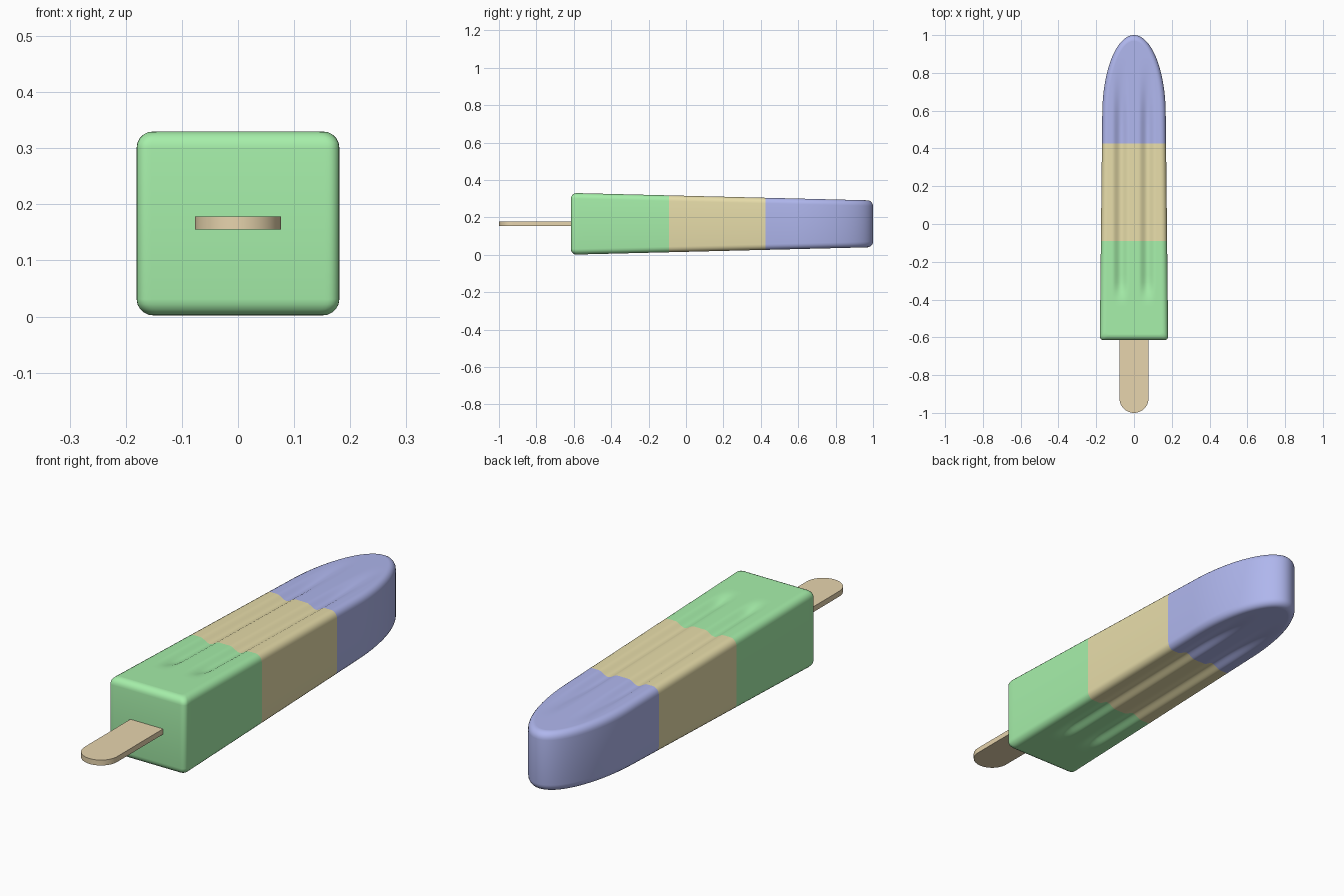
import bpy, bmesh, math

if "Cube" in bpy.data.objects:
    bpy.data.objects.remove(bpy.data.objects["Cube"])

Y0, Y1, YE = -0.615, 1.0, 0.58      # front end, tip, start of the rounded tip
ZC, R, COLS = 0.166, 0.03, 48       # mid height, edge fillet, columns across
BANDS = (-0.09, 0.425)              # flavour boundaries


def material(name, rgb):
    m = bpy.data.materials.new(name)
    m.diffuse_color = (*rgb, 1)
    m.use_nodes = True
    m.node_tree.nodes["Principled BSDF"].inputs["Base Color"].default_value = m.diffuse_color
    return m


def smooth(a, b, v):
    t = min(1, max(0, (v - a) / (b - a)))
    return t * t * (3 - 2 * t)


def half_width(y):
    w = 0.181 - 0.013 * (y - Y0) / (YE - Y0)
    if y < Y0 + 0.02:
        k = 1 - (y - Y0) / 0.02
        return w - 0.02 * (1 - math.sqrt(max(0, 1 - k * k)))
    if y > YE:
        return 0.168 * math.sqrt(max(0, 1 - ((y - YE) / (Y1 - YE)) ** 2))
    return w


def half_height(y):
    return 0.165 - 0.04 * (y - Y0) / (Y1 - Y0)


def groove(x, y):
    d = abs(abs(x) - 0.07) / 0.045
    if d >= 1:
        return 0
    return 0.018 * (0.5 + 0.5 * math.cos(math.pi * d)) * smooth(-0.42, -0.30, y) * (1 - smooth(0.5, 0.88, y))


# Rows along the length: rounded front corners, straight part, elliptical tip
rows = [Y0 + 0.02 * (1 - math.cos(math.pi / 2 * i / 5)) for i in range(5)]
rows += [Y0 + 0.02 + 0.026 * i for i in range(12)]
rows += [BANDS[0] - 0.02 * i for i in range(10)]
rows += [BANDS[0] + (BANDS[1] - BANDS[0]) * i / 12 for i in range(1, 13)]
rows += [BANDS[1] + (YE - BANDS[1]) * i / 4 for i in range(1, 5)]
rows += [YE + (Y1 - YE) * math.sin(math.pi / 2 * i / 22) for i in range(1, 23)]
rows = sorted(set(round(y, 5) for y in rows))
M = len(rows) - 1


def place(i, j, inset):
    y = rows[i]
    x = half_width(y) * (1 - inset / 0.18) * (2 * j / COLS - 1)
    y += inset * max(0, 1 - (y - Y0) / 0.1) - inset * max(0, (y - YE) / (Y1 - YE))
    return x, y


# Ice body: grooved top and bottom caps joined by a filleted wall
bm = bmesh.new()
edge = [(0, j) for j in range(COLS)] + [(i, COLS) for i in range(M)]
edge += [(M, j) for j in range(COLS, 0, -1)] + [(i, 0) for i in range(M, 0, -1)]
caps, loops = {}, {}
for s in (-1, 1):
    for i in range(M + 1):
        for j in range(COLS + 1):
            x, y = place(i, j, R)
            caps[s, i, j] = bm.verts.new((x, y, ZC + s * (half_height(y) - groove(x, y))))
    for i in range(M):
        for j in range(COLS):
            bm.faces.new([caps[s, i + a, j + b] for a, b in ((0, 0), (0, 1), (1, 1), (1, 0))])
    loops[s] = [[caps[s, i, j] for i, j in edge]]
    for k in range(1, 6):
        a = math.pi / 2 * k / 5
        ring = []
        for i, j in edge:
            x, y = place(i, j, R * (1 - math.sin(a)))
            ring.append(bm.verts.new((x, y, ZC + s * (half_height(y) - R * (1 - math.cos(a))))))
        loops[s].append(ring)
rings = loops[-1] + loops[1][::-1]
for lo, hi in zip(rings, rings[1:]):
    for n in range(len(edge)):
        m = (n + 1) % len(edge)
        bm.faces.new((lo[n], lo[m], hi[m], hi[n]))
bmesh.ops.remove_doubles(bm, verts=bm.verts[:], dist=0.0002)
bmesh.ops.recalc_face_normals(bm, faces=bm.faces[:])
for f in bm.faces:
    f.smooth = True
    f.material_index = sum(f.calc_center_median().y > b for b in BANDS)
mesh = bpy.data.meshes.new("ice_body")
bm.to_mesh(mesh)
bm.free()
for name, rgb in (("green_ice", (0.38, 0.86, 0.40)), ("yellow_ice", (0.80, 0.72, 0.40)),
                  ("blue_ice", (0.43, 0.47, 0.85))):
    mesh.materials.append(material(name, rgb))
bpy.context.collection.objects.link(bpy.data.objects.new("ice_body", mesh))

# Wooden stick: flat strip with a round end
W = 0.077
profile = [(W, -0.4), (-W, -0.4)]
profile += [(-W * math.cos(math.pi * i / 24), -1 + W - W * math.sin(math.pi * i / 24)) for i in range(25)]
bm = bmesh.new()
face = bm.faces.new([bm.verts.new((x, y, 0.155)) for x, y in profile])
top = bmesh.ops.extrude_face_region(bm, geom=[face])["geom"]
bmesh.ops.translate(bm, vec=(0, 0, 0.023), verts=[v for v in top if isinstance(v, bmesh.types.BMVert)])
bmesh.ops.recalc_face_normals(bm, faces=bm.faces[:])
mesh = bpy.data.meshes.new("stick")
bm.to_mesh(mesh)
bm.free()
mesh.materials.append(material("wood", (0.80, 0.66, 0.42)))
stick = bpy.data.objects.new("stick", mesh)
bpy.context.collection.objects.link(stick)
bpy.context.view_layer.objects.active = stick
stick.select_set(True)
bpy.ops.object.shade_smooth_by_angle(angle=math.radians(35))
